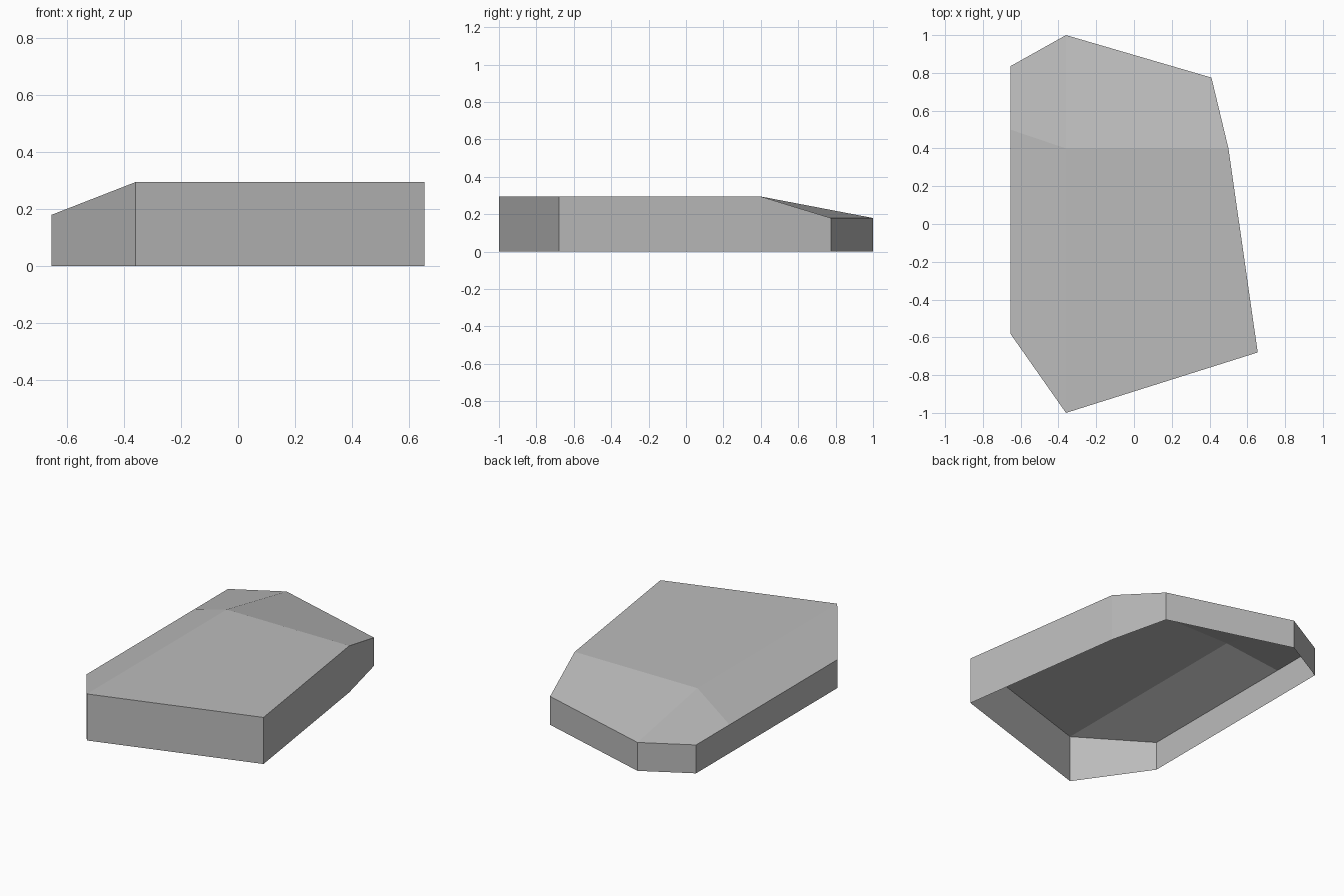
import bpy
import bmesh

cube = bpy.data.objects.get("Cube")
if cube:
    bpy.data.objects.remove(cube, do_unlink=True)

HIGH, LOW = 0.295, 0.18

# One plain grey material
grey = bpy.data.materials.new("plain_grey")
grey.use_nodes = True
colour = (0.5, 0.5, 0.5, 1)
grey.diffuse_color = colour
grey.node_tree.nodes["Principled BSDF"].inputs["Base Color"].default_value = colour

# Outline of the block, counter-clockwise from the front corner
rim = {
    "front": (-0.36, -1.0, HIGH),
    "front_left": (0.655, -0.68, HIGH),
    "left": (0.5, 0.4, HIGH),
    "back_left": (0.41, 0.775, LOW),
    "back": (-0.36, 1.0, LOW),
    "back_right": (-0.655, 0.835, LOW),
    "right": (-0.655, 0.5, LOW),
    "front_right": (-0.655, -0.58, LOW),
}

bm = bmesh.new()
top = {name: bm.verts.new(co) for name, co in rim.items()}
base = {name: bm.verts.new((x, y, 0)) for name, (x, y, z) in rim.items()}
top["ridge"] = bm.verts.new((-0.36, 0.4, HIGH))

# Upright walls, open underneath
names = list(rim)
for a, b in zip(names, names[1:] + names[:1]):
    bm.faces.new((base[a], base[b], top[b], top[a]))

# Flat top, back slope, right corner and right slope
for corners in (
    ("front", "front_left", "left", "ridge"),
    ("back_left", "back", "ridge", "left"),
    ("back", "back_right", "right", "ridge"),
    ("front", "ridge", "right", "front_right"),
):
    bm.faces.new([top[c] for c in corners])

mesh = bpy.data.meshes.new("sloped_block")
bm.to_mesh(mesh)
bm.free()
mesh.materials.append(grey)
block = bpy.data.objects.new("sloped_block", mesh)
bpy.context.collection.objects.link(block)
